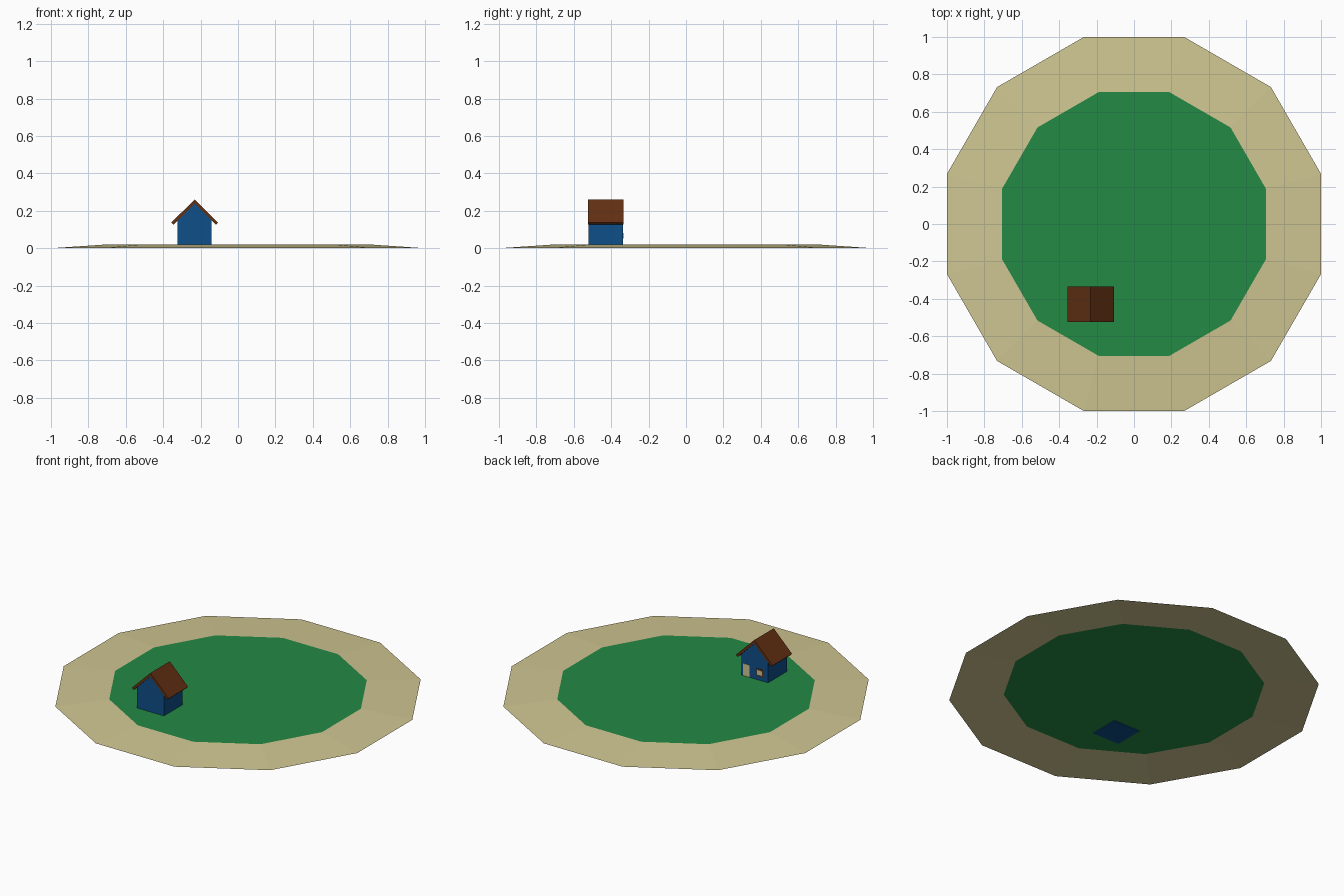
import bpy, bmesh, math

if "Cube" in bpy.data.objects:
    bpy.data.objects.remove(bpy.data.objects["Cube"])


def material(name, r, g, b):
    """Flat colour given in 0-255 sRGB, stored as linear."""
    lin = [((c / 255 + 0.055) / 1.055) ** 2.4 if c > 10 else c / 255 / 12.92 for c in (r, g, b)]
    m = bpy.data.materials.new(name)
    m.diffuse_color = (*lin, 1)
    m.use_nodes = True
    m.node_tree.nodes["Principled BSDF"].inputs["Base Color"].default_value = m.diffuse_color
    return m


sand = material("sand", 208, 198, 146)
grass = material("grass", 36, 138, 69)
blue = material("blue wall", 13, 78, 136)
brown = material("roof brown", 98, 48, 18)


def finish(name, bm, *mats):
    me = bpy.data.meshes.new(name)
    bm.to_mesh(me)
    bm.free()
    for m in mats:
        me.materials.append(m)
    ob = bpy.data.objects.new(name, me)
    bpy.context.collection.objects.link(ob)
    return ob


def prism(name, profile, y0, y1, mat):
    """Extrude an xz profile along y."""
    bm = bmesh.new()
    face = bm.faces.new([bm.verts.new((x, y0, z)) for x, z in profile])
    ext = bmesh.ops.extrude_face_region(bm, geom=[face])
    moved = [g for g in ext["geom"] if isinstance(g, bmesh.types.BMVert)]
    bmesh.ops.translate(bm, verts=moved, vec=(0, y1 - y0, 0))
    bmesh.ops.recalc_face_normals(bm, faces=bm.faces)
    return finish(name, bm, mat)


def plate(name, x0, x1, z0, z1, depth, mat):
    """Thin panel on the back gable."""
    return prism(name, [(x0, z0), (x1, z0), (x1, z1), (x0, z1)], BACK - 0.001, BACK + depth, mat)


# Island: open twelve-sided shell, flat grass inside a sloping beach
bm = bmesh.new()
rings = []
for apothem, z in ((1.0, 0.0), (0.705, 0.02)):
    r = apothem / math.cos(math.radians(15))
    angles = [math.radians(15 + 30 * k) for k in range(12)]
    rings.append([bm.verts.new((r * math.cos(a), r * math.sin(a), z)) for a in angles])
outer, inner = rings
for k in range(12):
    n = (k + 1) % 12
    bm.faces.new((outer[k], outer[n], inner[n], inner[k]))
bm.faces.new(inner).material_index = 1
finish("island", bm, sand, grass)

# House body with gable ends
CX, FRONT, BACK = -0.2315, -0.52, -0.338
HALF, EAVE, PEAK = 0.091, 0.148, 0.239
prism("house_walls", [(CX - HALF, 0.016), (CX + HALF, 0.016), (CX + HALF, EAVE),
                      (CX, PEAK), (CX - HALF, EAVE)], FRONT, BACK, blue)

# Roof: folded slab overhanging the side walls
prism("roof", [(CX - 0.125, 0.137), (CX - 0.114, 0.126), (CX, 0.239), (CX + 0.114, 0.126),
               (CX + 0.125, 0.137), (CX, 0.261)], FRONT - 0.003, BACK + 0.005, brown)

# Door and framed window on the back gable
plate("door", CX + 0.035, CX + 0.08, 0.021, 0.095, 0.002, sand)
plate("window_frame", CX - 0.06, CX - 0.012, 0.045, 0.09, 0.002, brown)
plate("window_pane", CX - 0.052, CX - 0.02, 0.053, 0.082, 0.004, sand)
